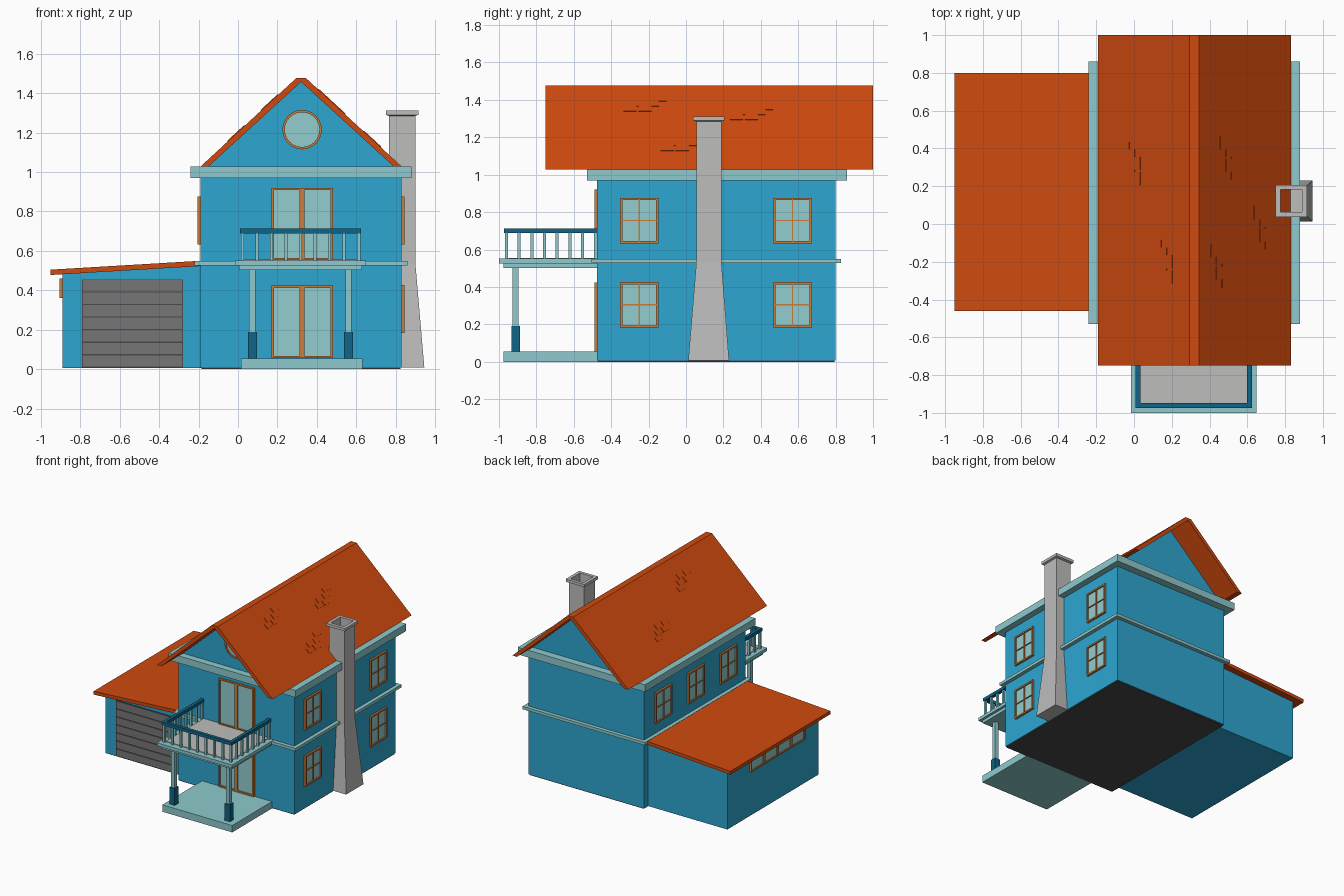
import bpy, bmesh, math
from mathutils import Vector, Matrix

if "Cube" in bpy.data.objects:
    bpy.data.objects.remove(bpy.data.objects["Cube"])


def mat(name, rgb):
    lin = [((c / 255 + 0.055) / 1.055) ** 2.4 if c > 10 else c / 255 / 12.92 for c in rgb]
    m = bpy.data.materials.new(name)
    m.diffuse_color = (*lin, 1)
    m.use_nodes = True
    m.node_tree.nodes["Principled BSDF"].inputs["Base Color"].default_value = m.diffuse_color
    return m


BLUE = mat("wall blue", (45, 166, 208))
TEAL = mat("trim pale teal", (142, 202, 206))
GLASS = mat("window glass", (146, 205, 208))
ORANGE = mat("roof orange", (208, 74, 14))
WOOD = mat("frame tan orange", (204, 124, 58))
NAVY = mat("rail dark blue", (15, 100, 134))
STONE = mat("chimney grey", (190, 189, 188))
DOOR = mat("garage door grey", (118, 118, 118))
DARK = mat("groove dark grey", (72, 72, 72))


def finish(name, bm, m):
    bmesh.ops.recalc_face_normals(bm, faces=bm.faces)
    me = bpy.data.meshes.new(name)
    bm.to_mesh(me)
    bm.free()
    me.materials.append(m)
    ob = bpy.data.objects.new(name, me)
    bpy.context.collection.objects.link(ob)
    return ob


def add_box(bm, x, y, z):
    size = Vector((x[1] - x[0], y[1] - y[0], z[1] - z[0], 1))
    mid = Vector((sum(x) / 2, sum(y) / 2, sum(z) / 2))
    bmesh.ops.create_cube(bm, size=1, matrix=Matrix.Translation(mid) @ Matrix.Diagonal(size))


def boxes(name, items, m):
    bm = bmesh.new()
    for it in items:
        add_box(bm, *it)
    return finish(name, bm, m)


def prism(name, profile, y0, y1, m):
    """Extrude an (x, z) outline along y."""
    bm = bmesh.new()
    f = bm.faces.new([bm.verts.new((x, y0, z)) for x, z in profile])
    r = bmesh.ops.extrude_face_region(bm, geom=[f])
    vs = [v for v in r["geom"] if isinstance(v, bmesh.types.BMVert)]
    bmesh.ops.translate(bm, verts=vs, vec=(0, y1 - y0, 0))
    return finish(name, bm, m)


# Main body, floor and gable
boxes("main_walls", [((-.19, .83), (-.475, .80), (.008, .98))], BLUE)
boxes("floor_base", [((-.185, .825), (-.47, .795), (0, .008))], DARK)
prism("gable_wall", [(-.16, 1.02), (.80, 1.02), (.32, 1.46)], -.475, .80, BLUE)
boxes("cornice", [((-.24, .88), (-.53, .86), (.97, 1.027))], TEAL)
boxes("middle_band", [((-.22, .86), (-.505, .83), (.527, .55))], TEAL)

# Main roof with a narrow flat ridge
prism("main_roof", [(-.19, 1.028), (.295, 1.476), (.345, 1.476), (.83, 1.028),
                    (.79, 1.028), (.32, 1.457), (-.15, 1.028)], -.75, 1.0, ORANGE)

# Raised shingles: clusters of thin tiles on both slopes
slope = math.atan2(.448, .485)
bm = bmesh.new()
clusters = {1: [(-.22, .45), (.35, .50), (-.02, .68)], -1: [(.32, -.01), (-.2, .16)]}
for side, spots in clusters.items():
    for cy, cx in spots:
        for dy, dr in ((-.08, .04), (0, .04), (-.04, 0), (.04, 0), (.08, -.04)):
            x = cx + dr * .73
            z = 1.028 + ((.83 - x) if side > 0 else (x + .19)) * math.tan(slope)
            M = (Matrix.Translation((x, cy + dy, z)) @ Matrix.Rotation(side * slope, 4, 'Y')
                 @ Matrix.Diagonal((.04, .07, .008, 1)))
            bmesh.ops.create_cube(bm, size=1, matrix=M)
finish("shingles", bm, ORANGE)

# Garage
prism("garage_walls", [(-.89, .006), (-.185, .006), (-.185, .535), (-.89, .487)], -.40, .75, BLUE)
prism("garage_roof", [(-.95, .478), (-.19, .523), (-.19, .55), (-.95, .505)], -.46, .80, ORANGE)
boxes("garage_door_grooves", [((-.79, -.28), (-.404, -.395), (.01, .455))], DARK)
h = .445 / 7
boxes("garage_door_panels", [((-.79, -.28), (-.410, -.40), (.01 + i * h + .004, .01 + (i + 1) * h - .003))
                             for i in range(7)], DOOR)


def window(name, origin, u, n, w, height, cols, rows, fr=.012, mun=.006, deep=.015):
    """Framed glazing. origin = lower centre on the wall, u = width axis, n = outward."""
    u, n, o = Vector(u), Vector(n), Vector(origin)

    def rect(bm, a0, a1, z0, z1, d0, d1):
        p = o + u * a0 + n * d0 + Vector((0, 0, z0))
        q = o + u * a1 + n * d1 + Vector((0, 0, z1))
        add_box(bm, *[(min(p[i], q[i]), max(p[i], q[i])) for i in range(3)])

    g = bmesh.new()
    rect(g, -w / 2 + .004, w / 2 - .004, .004, height - .004, -.003, .005)
    finish(name + "_glass", g, GLASS)
    f = bmesh.new()
    for s in (-1, 1):
        rect(f, s * w / 2, s * (w / 2 - fr), 0, height, -.003, deep)
    for z in (0, height - fr):
        rect(f, -w / 2, w / 2, z, z + fr, -.003, deep)
    for i in range(1, cols):
        a = -w / 2 + w * i / cols
        rect(f, a - mun / 2, a + mun / 2, fr, height - fr, 0, deep - .003)
    for i in range(1, rows):
        z = height * i / rows
        rect(f, -w / 2 + fr, w / 2 - fr, z - mun / 2, z + mun / 2, 0, deep - .003)
    finish(name + "_frame", f, WOOD)


# Side windows
for z, floor in ((.183, "lower"), (.633, "upper")):
    for i, y in enumerate((-.25, .57)):
        window(f"right_{floor}_window_{i}", (.83, y, z), (0, 1, 0), (1, 0, 0), .205, .243, 2, 2)
for i, y in enumerate((-.25, .155, .565)):
    window(f"left_upper_window_{i}", (-.19, y, .633), (0, 1, 0), (-1, 0, 0), .205, .243, 2, 2)
window("garage_window", (-.89, .13, .36), (0, 1, 0), (-1, 0, 0), .68, .1, 4, 1, mun=.02, fr=.01)

# Double doors on both floors
for z, floor in ((.056, "lower"), (.552, "upper")):
    for i, x in enumerate((.247, .403)):
        window(f"{floor}_door_{i}", (x, -.475, z), (1, 0, 0), (0, -1, 0), .155, .368, 1, 1)

# Round gable window: glass disc and ring
face_front = Matrix.Translation((.325, -.478, 1.215)) @ Matrix.Rotation(math.pi / 2, 4, 'X')
bm = bmesh.new()
bmesh.ops.create_cone(bm, cap_ends=True, segments=24, radius1=.092, radius2=.092, depth=.012, matrix=face_front)
finish("round_window_glass", bm, GLASS)
bm = bmesh.new()
N = 24
rings = [[bm.verts.new((.325 + r * math.cos(2 * math.pi * k / N), y, 1.215 + r * math.sin(2 * math.pi * k / N)))
          for k in range(N)] for r, y in ((.1, -.47), (.1, -.492), (.088, -.492), (.088, -.47))]
for a, b in zip(rings, rings[1:] + rings[:1]):
    for k in range(N):
        bm.faces.new((a[k], a[(k + 1) % N], b[(k + 1) % N], b[k]))
finish("round_window_frame", bm, WOOD)

# Chimney: square rings lofted up, over the cap and down the flue
bm = bmesh.new()
loops = []
for x0, x1, y0, y1, z in ((.75, .945, .012, .23, .008), (.765, .90, .055, .19, .53), (.765, .90, .055, .19, 1.285),
                          (.75, .915, .038, .207, 1.29), (.75, .915, .038, .207, 1.312),
                          (.775, .89, .063, .182, 1.312), (.775, .89, .063, .182, 1.03)):
    loops.append([bm.verts.new(p) for p in ((x0, y0, z), (x1, y0, z), (x1, y1, z), (x0, y1, z))])
for a, b in zip(loops, loops[1:]):
    for k in range(4):
        bm.faces.new((a[k], a[(k + 1) % 4], b[(k + 1) % 4], b[k]))
bm.faces.new(loops[0])
bm.faces.new(loops[-1])
finish("chimney", bm, STONE)

# Porch slab, columns and balcony
boxes("porch_slab", [((.015, .632), (-.975, -.47), (0, .055))], TEAL)
cols = (.073, .56)
boxes("porch_columns", [((x - .016, x + .016), (-.927, -.895), (.05, .505)) for x in cols], TEAL)
boxes("column_sleeves", [((x - .023, x + .023), (-.934, -.888), (.054, .19)) for x in cols], NAVY)
boxes("balcony_slab", [((-.015, .648), (-1.0, -.47), (.526, .551)),
                       ((.005, .628), (-.975, -.47), (.502, .526))], TEAL)
boxes("balcony_floor", [((.03, .603), (-.95, -.47), (.55, .556))], STONE)
x0, x1, yf = .022, .612, -.96
posts = [(x0 + (x1 - x0) * i / 8, yf) for i in range(9)]
posts += [(x, yf + .475 * i / 7) for x in (x0, x1) for i in range(1, 8)]
boxes("balusters", [((x - .008, x + .008), (y - .008, y + .008), (.55, .695)) for x, y in posts], TEAL)
boxes("handrail", [((x0 - .013, x1 + .013), (yf - .013, yf + .013), (.688, .713))] +
      [((x - .013, x + .013), (yf + .013, -.475), (.688, .713)) for x in (x0, x1)], NAVY)
